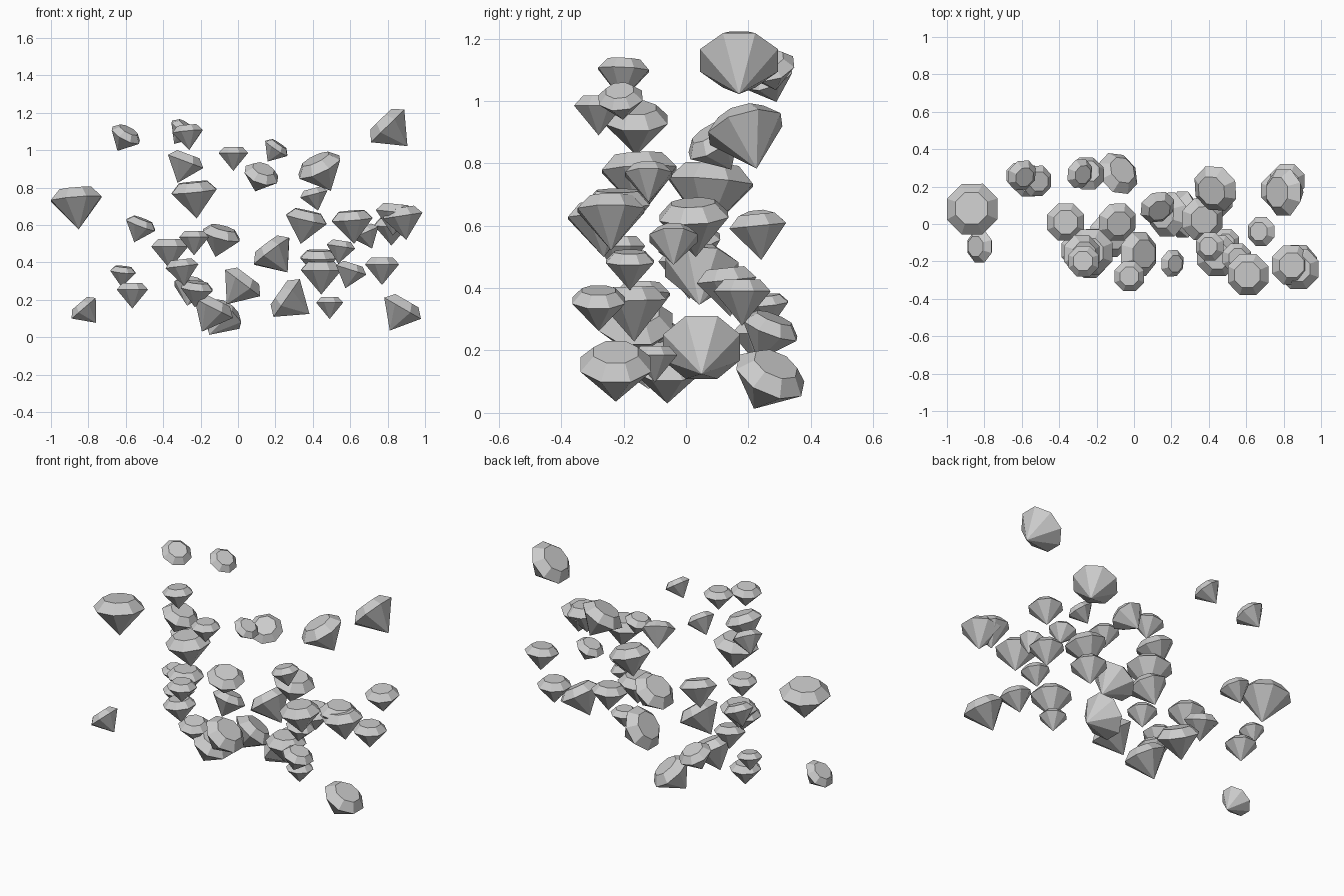
import bpy, bmesh, math
from mathutils import Vector, Matrix

if "Cube" in bpy.data.objects:
    bpy.data.objects.remove(bpy.data.objects["Cube"])

SIDES = 8
CROWN, PAVILION, TABLE = 0.38, 1.12, 0.63   # proportions relative to girdle radius


def gem(name, x, y, z, r, lean_x=0.0, lean_y=0.0):
    """Faceted stone: flat table, crown, girdle at (x, y, z), pointed base."""
    r *= 1.04
    bm = bmesh.new()

    def ring(rad, h):
        angles = [2 * math.pi * (i + 0.5) / SIDES for i in range(SIDES)]
        return [bm.verts.new((rad * math.cos(a), rad * math.sin(a), h)) for a in angles]

    girdle, table = ring(r, 0), ring(r * TABLE, r * CROWN)
    tip = bm.verts.new((0, 0, -r * PAVILION))
    bm.faces.new(table)
    for i in range(SIDES):
        j = (i + 1) % SIDES
        bm.faces.new((girdle[i], girdle[j], table[j], table[i]))
        bm.faces.new((girdle[j], girdle[i], tip))
    # lean the stone so its axis has the given sideways components
    axis = Vector((lean_x, lean_y, math.sqrt(1 - lean_x ** 2 - lean_y ** 2)))
    turn = Vector((0, 0, 1)).rotation_difference(axis).to_matrix().to_4x4()
    bm.transform(Matrix.Translation((x, y, z)) @ turn)
    mesh = bpy.data.meshes.new(name)
    bm.to_mesh(mesh)
    bm.free()
    bpy.context.collection.objects.link(bpy.data.objects.new(name, mesh))


# upper stones
gem("gem_upper_1", -.60, .26, 1.08, .085, .45, -.3)
gem("gem_upper_2", -.29, .27, 1.11, .080, .55, -.2)
gem("gem_upper_3", -.27, -.20, 1.10, .085, -.1, .05)
gem("gem_upper_4", -.28, -.16, .94, .105, .35, 0)
gem("gem_upper_5", -.025, -.28, .985, .082)
gem("gem_upper_6", .205, -.21, 1.01, .073, .55, -.1)
gem("gem_upper_7", .125, .09, .87, .095, .3, -.5)
gem("gem_upper_8", .435, .19, .91, .125, -.42, -.25)
gem("gem_upper_9", .80, .17, 1.13, .13, -.7, 0)
gem("gem_upper_10", -.865, .08, .74, .141, -.08, .08)
gem("gem_upper_11", -.235, -.15, .78, .125, -.1, -.05)
gem("gem_upper_12", .405, -.12, .765, .078, -.25, 0)

# middle stones
gem("gem_middle_1", .365, .025, .63, .115, .22, -.05)
gem("gem_middle_2", .61, -.27, .63, .113, -.08, -.05)
gem("gem_middle_3", .84, -.22, .67, .108, .1, 0)
gem("gem_middle_4", .88, -.24, .65, .112, -.15, 0)
gem("gem_middle_5", .82, .23, .60, .095, 0, -.1)
gem("gem_middle_6", .68, -.04, .56, .080, -.4, 0)
gem("gem_middle_7", -.52, .23, .60, .085, .35, -.1)
gem("gem_middle_8", -.09, .01, .545, .105, .25, -.2)
gem("gem_middle_9", -.235, -.21, .535, .083)
gem("gem_middle_10", -.365, .01, .485, .103)
gem("gem_middle_11", -.30, -.14, .38, .092, -.12, 0)
gem("gem_middle_12", .77, .18, .39, .095)
gem("gem_middle_13", .18, .05, .46, .122, -.6, .05)
gem("gem_middle_14", .43, .13, .425, .100, 0, -.1)
gem("gem_middle_15", .55, -.18, .485, .080, .15, 0)

# lower stones
gem("gem_lower_1", .445, -.17, .36, .113, 0, -.03)
gem("gem_lower_2", .605, -.28, .36, .088, .3, 0)
gem("gem_lower_3", .025, -.16, .29, .122, .6, 0)
gem("gem_lower_4", .26, .05, .21, .128, -.82, 0)
gem("gem_lower_5", .49, -.10, .185, .075)
gem("gem_lower_6", .88, -.225, .155, .118, .5, 0)
gem("gem_lower_7", -.825, -.12, .155, .088, -.65, 0)
gem("gem_lower_8", -.615, .26, .35, .070, .1, -.1)
gem("gem_lower_9", -.565, .23, .255, .087)
gem("gem_lower_10", -.25, .27, .27, .095, .2, .35)
gem("gem_lower_11", -.22, -.11, .26, .088, .1, -.15)
gem("gem_lower_12", -.13, -.06, .155, .12, .45, 0)
gem("gem_lower_13", -.085, .27, .12, .118, .5, .38)
